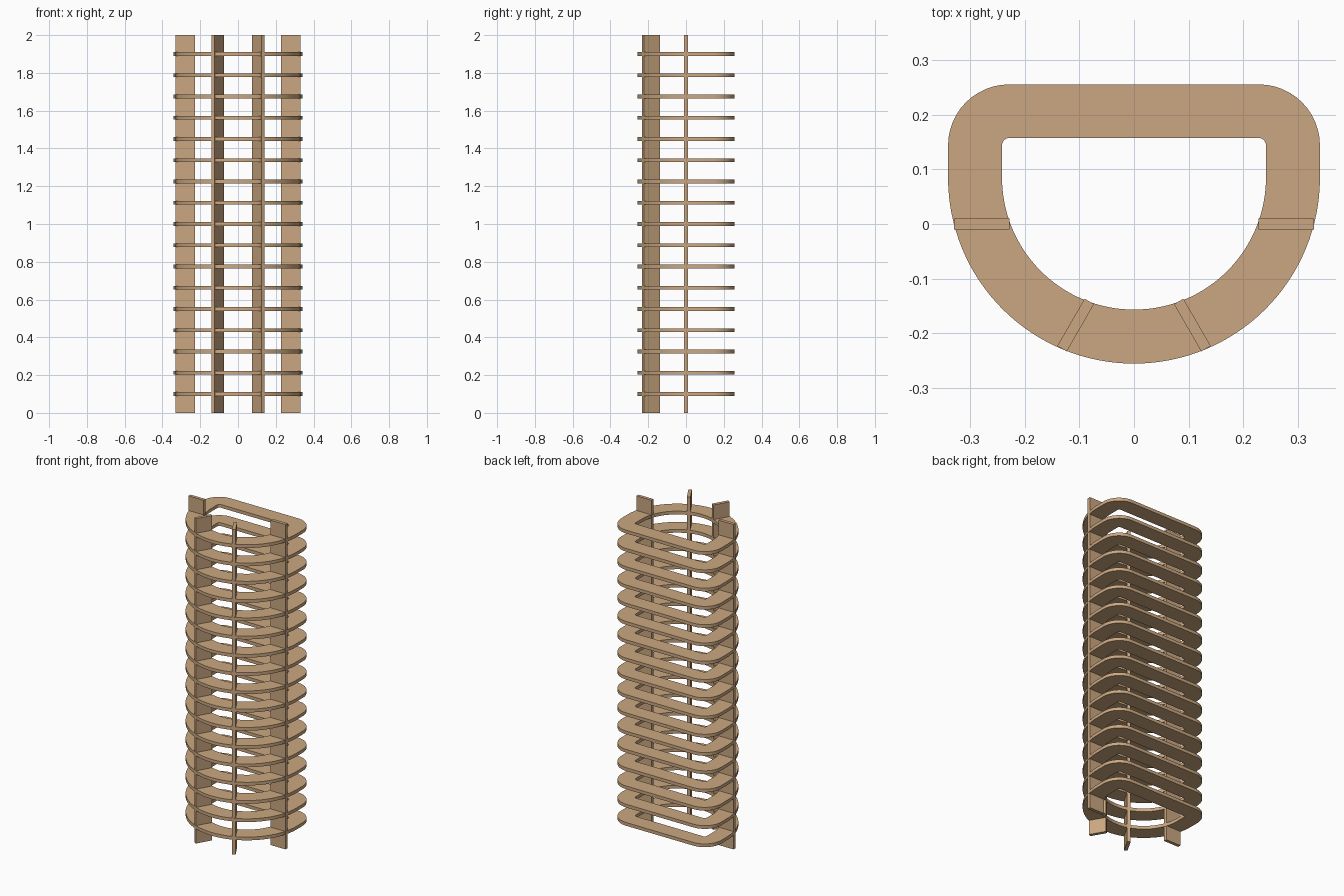
import bpy
import bmesh
from math import sin, cos, pi, radians
from mathutils import Matrix, Vector

cube = bpy.data.objects.get("Cube")
if cube:
    bpy.data.objects.remove(cube, do_unlink=True)

wood = bpy.data.materials.new("light_plywood")
wood.use_nodes = True
wood.diffuse_color = (0.60, 0.39, 0.22, 1)
wood.node_tree.nodes["Principled BSDF"].inputs["Base Color"].default_value = wood.diffuse_color

HEIGHT = 2.0
THICK = 0.02
ARC_Y = 0.085      # centre of the round front
OUTER, INNER = 0.341, 0.242


def arc(cx, cy, r, start, end, steps):
    angles = [radians(start + (end - start) * i / steps) for i in range(steps + 1)]
    return [(cx + r * cos(a), cy + r * sin(a)) for a in angles]


def outline(radius, back, corner):
    """D shape: half-round front, flat back with rounded corners."""
    return (arc(0, ARC_Y, radius, 180, 360, 64)
            + arc(radius - corner, back - corner, corner, 0, 90, 12)
            + arc(corner - radius, back - corner, corner, 90, 180, 12))


def add_object(name, bm):
    bmesh.ops.recalc_face_normals(bm, faces=bm.faces)
    mesh = bpy.data.meshes.new(name)
    bm.to_mesh(mesh)
    bm.free()
    mesh.materials.append(wood)
    obj = bpy.data.objects.new(name, mesh)
    bpy.context.collection.objects.link(obj)
    return obj


# Shelf ring: flat band between two D outlines, extruded to plate thickness
bm = bmesh.new()
loops = [[bm.verts.new((x, y, -THICK / 2)) for x, y in pts]
         for pts in (outline(OUTER, 0.256, 0.112), outline(INNER, 0.158, 0.014))]
count = len(loops[0])
for i in range(count):
    j = (i + 1) % count
    bm.faces.new((loops[0][i], loops[0][j], loops[1][j], loops[1][i]))
top = bmesh.ops.extrude_face_region(bm, geom=bm.faces[:])["geom"]
bmesh.ops.translate(bm, vec=(0, 0, THICK),
                    verts=[v for v in top if isinstance(v, bmesh.types.BMVert)])
first = add_object("ring_1", bm)
bpy.context.view_layer.objects.active = first
first.select_set(True)
bpy.ops.object.shade_smooth_by_angle(angle=radians(30))

# Stack of seventeen evenly spaced rings
RINGS = 17
for i in range(RINGS):
    ring = first
    if i:
        ring = first.copy()
        ring.name = f"ring_{i + 1}"
        bpy.context.collection.objects.link(ring)
    ring.location.z = 0.1 + 1.8 * i / (RINGS - 1)


# Uprights: full-height planks pointing outward from the middle
def upright(name, angle, near, far):
    bm = bmesh.new()
    bmesh.ops.create_cube(bm, size=1)
    bmesh.ops.scale(bm, vec=(far - near, THICK, HEIGHT), verts=bm.verts)
    bmesh.ops.translate(bm, vec=Vector(((near + far) / 2, 0, HEIGHT / 2)), verts=bm.verts)
    bmesh.ops.rotate(bm, matrix=Matrix.Rotation(radians(angle), 3, 'Z'), verts=bm.verts)
    add_object(name, bm)


upright("left_side_upright", 0, 0.228, 0.33)
upright("right_side_upright", 180, 0.228, 0.33)
upright("left_front_upright", -60, 0.164, 0.264)
upright("right_front_upright", -120, 0.164, 0.264)
